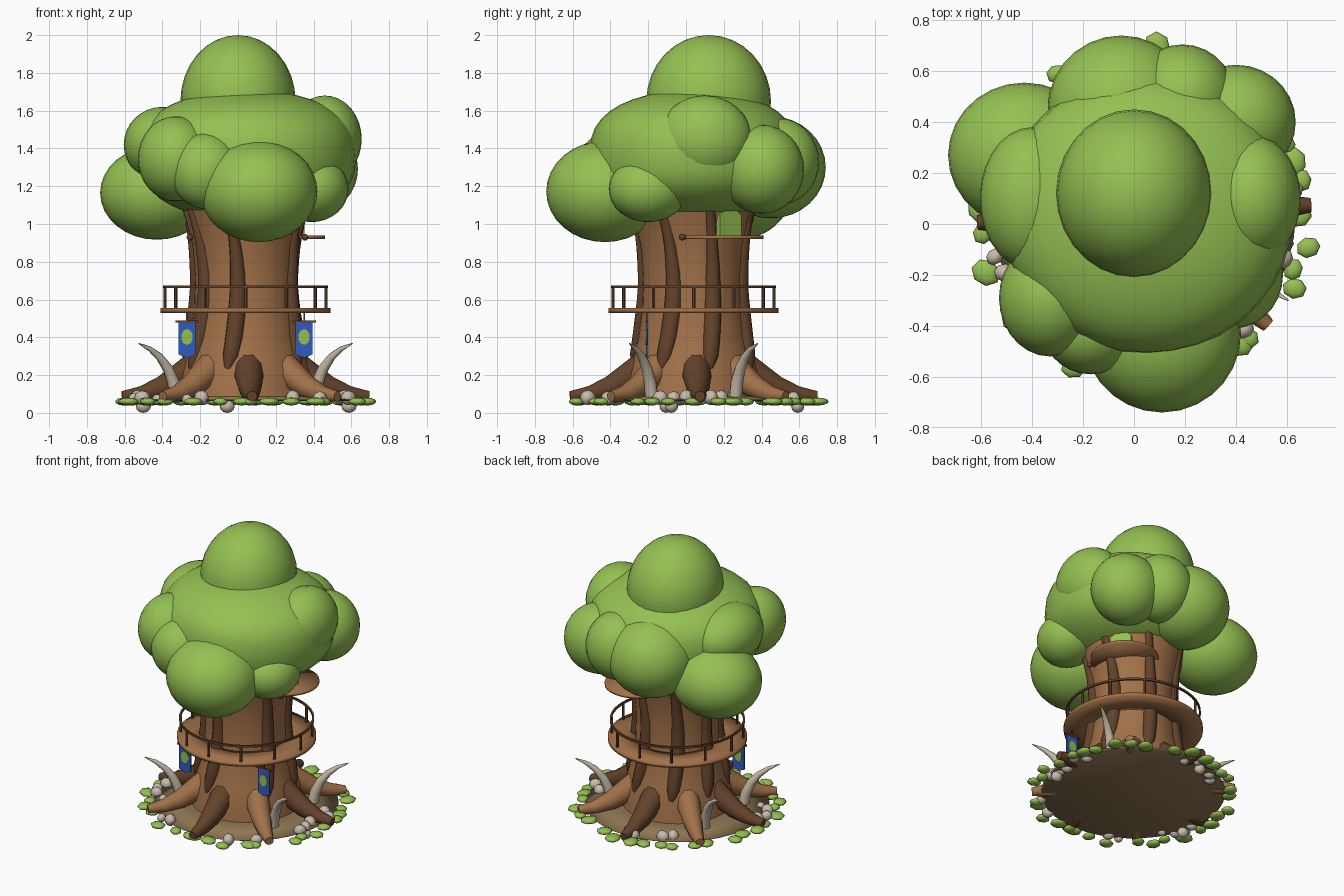
import bpy, bmesh, math, random
from mathutils import Vector, Matrix

random.seed(4)
if "Cube" in bpy.data.objects:
    bpy.data.objects.remove(bpy.data.objects["Cube"], do_unlink=True)

CENTRE = Vector((0.04, 0.04, 0))


def material(name, rgb):
    m = bpy.data.materials.new(name)
    m.use_nodes = True
    col = (*rgb, 1)
    m.diffuse_color = col
    m.node_tree.nodes["Principled BSDF"].inputs["Base Color"].default_value = col
    return m


LEAF = material("leaf green", (0.30, 0.53, 0.085))
WOOD = material("warm wood", (0.36, 0.165, 0.066))
BARK = material("dark bark", (0.125, 0.056, 0.024))
EARTH = material("earth", (0.27, 0.18, 0.085))
STONE = material("pale stone", (0.58, 0.50, 0.42))
IVORY = material("ivory", (0.55, 0.48, 0.37))
BLUE = material("banner blue", (0.03, 0.10, 0.54))


def polar(r, deg, z):
    a = math.radians(deg)
    return CENTRE + Vector((r * math.cos(a), r * math.sin(a), z))


def finish(name, bm, mat, angle=40):
    """Store the mesh and shade it smooth below the given edge angle (0 is flat)."""
    bmesh.ops.recalc_face_normals(bm, faces=bm.faces)
    me = bpy.data.meshes.new(name)
    bm.to_mesh(me)
    bm.free()
    me.materials.append(mat)
    ob = bpy.data.objects.new(name, me)
    bpy.context.collection.objects.link(ob)
    if angle:
        bpy.ops.object.select_all(action="DESELECT")
        bpy.context.view_layer.objects.active = ob
        ob.select_set(True)
        bpy.ops.object.shade_smooth_by_angle(angle=math.radians(angle))


def ellipsoid(name, loc, size, mat, seg=28, rings=16, angle=40, spin=0, fullness=1):
    bm = bmesh.new()
    bmesh.ops.create_uvsphere(bm, u_segments=seg, v_segments=rings, radius=1)
    for v in bm.verts:
        v.co.z = math.copysign(abs(v.co.z) ** fullness, v.co.z)
    m = Matrix.Translation(loc) @ Matrix.Rotation(spin, 4, "Z") @ Matrix.Diagonal((*size, 1))
    bmesh.ops.transform(bm, matrix=m, verts=bm.verts)
    finish(name, bm, mat, angle)


def lathe(name, profile, mat, seg=40, centre=CENTRE, closed=False, angle=40):
    """Spin an (r, z) profile about the vertical axis."""
    bm = bmesh.new()
    rings = [[bm.verts.new(centre + Vector((r * math.cos(t), r * math.sin(t), z)))
              for t in (math.tau * i / seg for i in range(seg))] for r, z in profile]
    pairs = list(zip(rings, rings[1:]))
    if closed:
        pairs.append((rings[-1], rings[0]))
    else:
        bm.faces.new(rings[0])
        bm.faces.new(rings[-1])
    for a, b in pairs:
        for i in range(seg):
            j = (i + 1) % seg
            bm.faces.new((a[i], a[j], b[j], b[i]))
    finish(name, bm, mat, angle)


def tube(name, points, radii, mat, sides=10):
    """Sweep a tapering round section along a path."""
    bm = bmesh.new()
    rings = []
    for i, p in enumerate(points):
        d = (points[min(i + 1, len(points) - 1)] - points[max(i - 1, 0)]).normalized()
        out = (p - CENTRE) * Vector((1, 1, 0))
        side = d.cross(out).normalized()
        up = side.cross(d).normalized()
        rings.append([bm.verts.new(p + radii[i] * (side * math.cos(t) + up * math.sin(t)))
                      for t in (math.tau * k / sides for k in range(sides))])
    for a, b in zip(rings, rings[1:]):
        for i in range(sides):
            j = (i + 1) % sides
            bm.faces.new((a[i], a[j], b[j], b[i]))
    bm.faces.new(rings[0])
    bm.faces.new(rings[-1])
    finish(name, bm, mat, 50)


def plate(name, outline, thick, mat, matrix):
    """Extrude an outline drawn in the local x-z plane along local y."""
    bm = bmesh.new()
    f = bm.faces.new([bm.verts.new((x, 0, z)) for x, z in outline])
    ext = bmesh.ops.extrude_face_region(bm, geom=[f])["geom"]
    bmesh.ops.translate(bm, vec=(0, thick, 0), verts=[v for v in ext if isinstance(v, bmesh.types.BMVert)])
    bmesh.ops.transform(bm, matrix=matrix, verts=bm.verts)
    finish(name, bm, mat, 0)


# Ground and trunk
lathe("ground", [(0.585, 0.064), (0.595, 0.07), (0.40, 0.09)], EARTH, angle=180)
lathe("trunk", [(0.36, 0.085), (0.345, 0.2), (0.318, 0.3), (0.292, 0.4), (0.272, 0.55),
                (0.266, 0.72), (0.28, 0.88), (0.31, 1.0), (0.345, 1.12)], WOOD)

# Wavy bark strips
for k, deg in enumerate((-104, -29, 18, 70, 121, 165, 210)):
    pts, rad = [], []
    for i in range(13):
        t = i / 12
        r = 0.254 + 0.20 * abs(t - 0.5) ** 1.6
        pts.append(polar(r, deg + 8 * math.sin(math.pi * t) - 3, 0.23 + 0.87 * t))
        rad.append(0.03 + 0.018 * math.sin(math.pi * min(1, t + 0.2)) if i else 0.02)
    tube(f"bark_strip_{k}", pts, rad, BARK)

# Spreading roots, dark and light in turn
ROOT = [(0.25, 0.26), (0.33, 0.20), (0.44, 0.135), (0.55, 0.098), (0.655, 0.088)]
for k in range(8):
    tube(f"root_{k}", [polar(r, k * 45 - 87, z) for r, z in ROOT],
         [0.08, 0.078, 0.063, 0.046, 0.028], WOOD if k % 2 else BARK)

# Main walkway with railing
lathe("walkway", [(0.25, 0.53), (0.45, 0.53), (0.45, 0.555), (0.25, 0.555)], WOOD, 48,
      closed=True, angle=180)
lathe("handrail", [(0.425, 0.66), (0.437, 0.66), (0.437, 0.674), (0.425, 0.674)], BARK, 48, closed=True)
for k in range(12):
    tube(f"rail_post_{k}", [polar(0.426, k * 30, z) for z in (0.555, 0.665)], [0.009, 0.009], BARK, 6)

# Upper lookout with door and knobs
lathe("lookout", [(0.22, 0.92), (0.22, 0.938)], WOOD, 32, Vector((0.24, 0.19, 0)), angle=180)
door = [(-0.07, 0), (0.07, 0), (0.07, 0.11), (0.03, 0.14), (-0.03, 0.14), (-0.07, 0.11)]
plate("lookout_door", door, 0.06, LEAF,
      Matrix.Translation(polar(0.335, 36, 0.938)) @ Matrix.Rotation(math.radians(126), 4, "Z"))
for x, y in ((-0.255, -0.15), (0.355, -0.02)):
    ellipsoid("knob", (x, y, 0.93), (0.018, 0.018, 0.018), BARK, 10, 6)

# Banners hanging below the walkway
cloth = [(-0.045, 0.48), (0.045, 0.48), (0.045, 0.31), (0, 0.29), (-0.045, 0.31)]
leaf = [(0.031 * math.sin(a), 0.402 + 0.042 * math.cos(a)) for a in (math.tau * i / 10 for i in range(10))]
bar = [(-0.062, 0.478), (0.062, 0.478), (0.062, 0.49), (-0.062, 0.49)]
cord = [(-0.004, 0.485), (0.004, 0.485), (0.004, 0.535), (-0.004, 0.535)]
for side, x in (("right", -0.27), ("left", 0.35)):
    at = Matrix.Translation((x, -0.212, 0))
    plate(f"banner_{side}", cloth, 0.008, BLUE, at)
    plate(f"banner_leaf_{side}", leaf, 0.016, LEAF, Matrix.Translation((x, -0.216, 0)))
    plate(f"banner_bar_{side}", bar, 0.012, BARK, Matrix.Translation((x, -0.214, 0)))
    plate(f"banner_cord_{side}", cord, 0.008, BARK, at)

# Curved tusks
TUSK = [(0.43, 0.08), (0.445, 0.16), (0.48, 0.235), (0.53, 0.295), (0.59, 0.338), (0.66, 0.368)]
for k, deg in enumerate((31, 149, 211, 329)):
    tube(f"tusk_{k}", [polar(r, deg, z) for r, z in TUSK],
         [0.036, 0.034, 0.029, 0.022, 0.014, 0.003], IVORY, 8)

# Low shrubs around the rim
for k in range(38):
    if k % 9 == 7:
        continue
    s = random.uniform(0.044, 0.062)
    spot = polar(random.uniform(0.61, 0.665), k * 360 / 38 + random.uniform(-3, 3), 0.06)
    ellipsoid(f"shrub_{k}", spot, (s, s * 0.85, 0.021), LEAF, 7, 6, 80, random.random() * 6)

# Stones in loose clusters between the roots: direction and count
for deg, count in ((-165, 4), (-60, 1), (-43, 1), (-12, 3), (15, 2), (95, 2), (121, 2), (-115, 2)):
    for i in range(count):
        s = random.uniform(0.03, 0.046)
        spot = polar(random.uniform(0.52, 0.62), deg + i * 7 - 6, 0.045 + s * 0.8)
        ellipsoid(f"stone_{deg}_{i}", spot, (s, s * 0.85, s * 0.9), STONE, 8, 6, 60, random.random() * 6)
for deg in (-165, -12, 100):
    ellipsoid("low_stone", polar(0.56, deg, 0.035), (0.04, 0.035, 0.035), STONE, 8, 6, 60)

# Leafy crown: centre and radii of each clump
CLUMPS = {
    "top": ((0, 0.12, 1.65), (0.305, 0.33, 0.35)),
    "front_low": ((0.11, -0.43, 1.172), (0.31, 0.31, 0.268)),
    "right_low": ((-0.43, 0.27, 1.165), (0.3, 0.285, 0.248)),
    "front_right": ((-0.33, -0.29, 1.345), (0.2, 0.23, 0.225)),
    "front_small": ((-0.17, -0.41, 1.28), (0.19, 0.18, 0.2)),
    "right_mid": ((-0.4, 0.1, 1.42), (0.205, 0.28, 0.2)),
    "left_high": ((0.46, 0.1, 1.45), (0.195, 0.25, 0.23)),
    "left_low": ((0.39, -0.2, 1.185), (0.195, 0.21, 0.175)),
    "back_left": ((0.4, 0.4, 1.29), (0.235, 0.225, 0.235)),
    "back_small": ((0.19, 0.49, 1.33), (0.21, 0.215, 0.23)),
    "back": ((-0.05, 0.45, 1.3), (0.29, 0.29, 0.27)),
}
ellipsoid("foliage_main", (0.05, 0.04, 1.365), (0.575, 0.55, 0.345), LEAF, 36, 20, fullness=0.75)
for name, (loc, size) in CLUMPS.items():
    ellipsoid(f"foliage_{name}", loc, size, LEAF)
